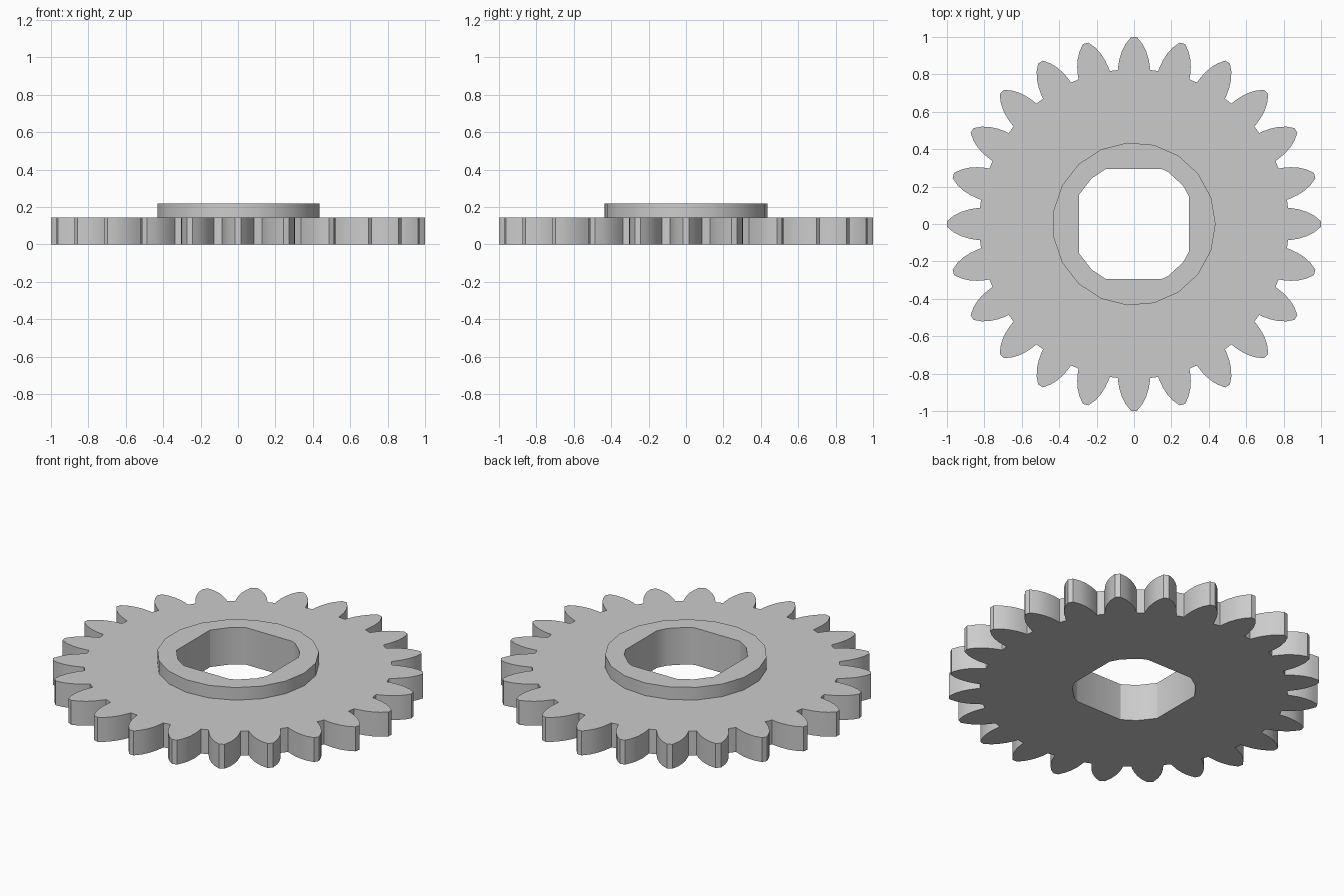
import bpy, bmesh, math

if "Cube" in bpy.data.objects:
    bpy.data.objects.remove(bpy.data.objects["Cube"])

TEETH, SIDES = 24, 19
PLATE_TOP, HUB_TOP = 0.145, 0.22
HUB_R, BORE_R, BORE_FLAT = 0.436, 0.333, 0.294
# right flank of one tooth, tip to root: (radius, degrees from tooth centre)
FLANK = [(1.0, 0.85), (0.966, 2.6), (0.93, 3.9), (0.89, 4.95), (0.855, 5.6), (0.828, 6.0)]


def polar(r, deg):
    a = math.radians(deg)
    return (r * math.cos(a), r * math.sin(a))


def clip(points, axis, sign, limit):
    """Cut a convex outline with the line sign * axis = limit."""
    out = []
    for p, q in zip(points, points[1:] + points[:1]):
        dp, dq = limit - sign * p[axis], limit - sign * q[axis]
        if dp >= 0:
            out.append(p)
        if dp * dq < 0:
            t = dp / (dp - dq)
            out.append((p[0] + t * (q[0] - p[0]), p[1] + t * (q[1] - p[1])))
    return out


# Outlines: toothed rim, hub, round bore with four flats
rim = []
for i in range(TEETH):
    c = i * 360 / TEETH
    rim += [polar(r, c - d) for r, d in reversed(FLANK)]
    rim += [polar(r, c + d) for r, d in FLANK]
hub = [polar(HUB_R, i * 360 / SIDES) for i in range(SIDES)]
bore = [polar(BORE_R, i * 360 / SIDES) for i in range(SIDES)]
for axis in (0, 1):
    for sign in (1, -1):
        bore = clip(bore, axis, sign, BORE_FLAT)

bm = bmesh.new()


def loop(points, z):
    verts = [bm.verts.new((x, y, z)) for x, y in points]
    edges = [bm.edges.new((a, b)) for a, b in zip(verts, verts[1:] + verts[:1])]
    return verts, edges


def wall(low, high):
    a, b = low[0], high[0]
    for i in range(len(a)):
        j = (i + 1) % len(a)
        bm.faces.new((a[i], a[j], b[j], b[i]))


def cap(outer, inner, up):
    bmesh.ops.triangle_fill(bm, edges=outer[1] + inner[1], use_beauty=True,
                            normal=(0, 0, 1 if up else -1))


rim_low, rim_high = loop(rim, 0), loop(rim, PLATE_TOP)
hub_low, hub_high = loop(hub, PLATE_TOP), loop(hub, HUB_TOP)
bore_low, bore_high = loop(bore, 0), loop(bore, HUB_TOP)

cap(rim_low, bore_low, False)    # underside
cap(rim_high, hub_low, True)     # plate top
cap(hub_high, bore_high, True)   # hub top
wall(rim_low, rim_high)
wall(hub_low, hub_high)
wall(bore_high, bore_low)
bmesh.ops.recalc_face_normals(bm, faces=bm.faces[:])

mesh = bpy.data.meshes.new("gear_wheel")
bm.to_mesh(mesh)
bm.free()
gear = bpy.data.objects.new("gear_wheel", mesh)
bpy.context.collection.objects.link(gear)

grey = bpy.data.materials.new("light grey")
grey.diffuse_color = (0.6, 0.6, 0.6, 1)
grey.use_nodes = True
grey.node_tree.nodes["Principled BSDF"].inputs["Base Color"].default_value = grey.diffuse_color
mesh.materials.append(grey)

bpy.context.view_layer.objects.active = gear
gear.select_set(True)
bpy.ops.object.shade_smooth_by_angle(angle=math.radians(30))
